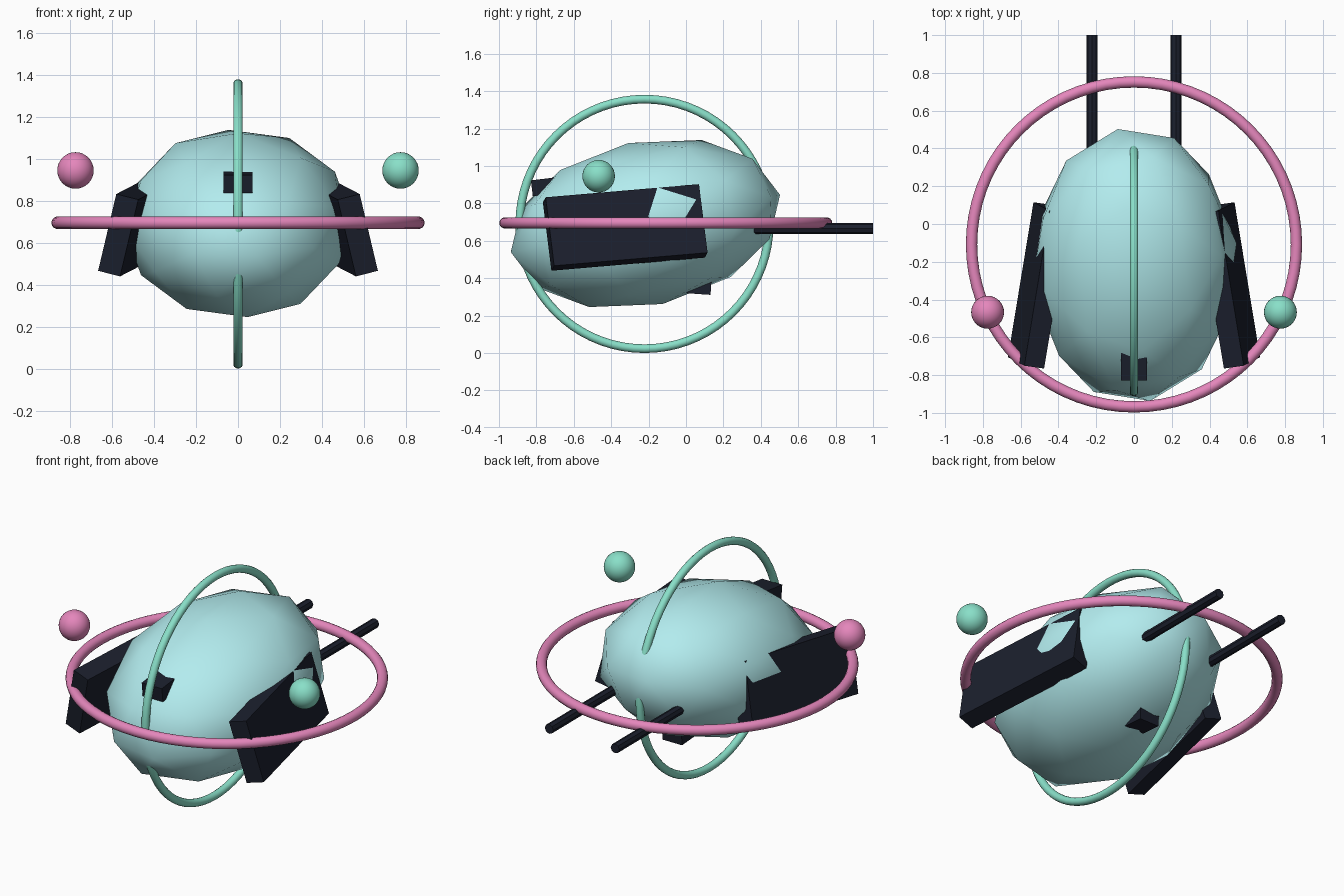
import bpy, bmesh
from math import radians, atan2
from mathutils import Matrix, Vector

if "Cube" in bpy.data.objects:
    bpy.data.objects.remove(bpy.data.objects["Cube"])


def material(name, rgb):
    m = bpy.data.materials.new(name)
    m.diffuse_color = (*rgb, 1)
    m.use_nodes = True
    m.node_tree.nodes["Principled BSDF"].inputs["Base Color"].default_value = m.diffuse_color
    return m


SHELL = material("pale_cyan", (0.45, 0.84, 0.86))
MINT = material("mint", (0.25, 0.74, 0.58))
PINK = material("pink", (0.78, 0.24, 0.50))
DARK = material("dark_navy", (0.011, 0.014, 0.026))


def finish(name, mat, smooth=False):
    ob = bpy.context.object
    ob.name = name
    ob.data.materials.append(mat)
    if smooth:
        bpy.ops.object.shade_smooth()
    return ob


def box(name, matrix, size, mat=DARK):
    bpy.ops.mesh.primitive_cube_add(size=1)
    ob = finish(name, mat)
    ob.data.transform(matrix @ Matrix.Diagonal((*size, 1)))
    return ob


def pitched(loc, degrees):
    return Matrix.Translation(loc) @ Matrix.Rotation(radians(degrees), 4, 'X')


def ring(name, loc, rot, major, minor, mat):
    bpy.ops.mesh.primitive_torus_add(location=loc, rotation=rot, major_radius=major,
                                     minor_radius=minor, major_segments=72, minor_segments=14)
    return finish(name, mat, True)


# Egg-shaped low-poly hull, nose tipped down
bpy.ops.mesh.primitive_ico_sphere_add(subdivisions=2, radius=1)
hull = finish("hull", SHELL, True)
hull.data.transform(
    pitched((0, -0.217, 0.692), 12)
    @ Matrix.Diagonal((0.55, 0.745, 0.44, 1))
    @ Matrix.Rotation(radians(9), 4, 'Z')
    @ Matrix.Rotation(atan2(0.4472, 0.2764), 4, 'Y'))

# Orbit rings
ring("level_ring", (0, -0.108, 0.695), (0, 0, 0), 0.86, 0.03, PINK)
ring("upright_ring", (0, -0.222, 0.69), (0, radians(90), 0), 0.667, 0.023, MINT)

# Nose sensor and belly block
box("nose_sensor", pitched((0, -0.73, 0.892), 7), (0.136, 0.19, 0.085))
box("belly_block", pitched((0, 0.07, 0.37), -4), (0.13, 0.13, 0.11))

for side, label, mat in ((-1, "left", PINK), (1, "right", MINT)):
    # Side panels, splayed outward at the front and bottom
    length = Vector((-0.135 * side, 0.82, 0.07)).normalized()
    up = Vector((-0.087 * side, -0.043, 0.366))
    up = (up - length * up.dot(length)).normalized()
    out = length.cross(up)
    frame = Matrix((out, length, up)).transposed().to_4x4()
    frame.translation = (0.504 * side, -0.325, 0.671)
    box(label + "_side_panel", frame, (0.109, 0.834, 0.379))

    # Small blocks sunk into the upper flanks
    box(label + "_flank_block", pitched((0.39 * side, 0.0, 0.847), 4), (0.12, 0.14, 0.10))

    # Rear rods
    bpy.ops.mesh.primitive_cylinder_add(vertices=8, radius=0.029, depth=0.85,
                                        location=(0.222 * side, 0.575, 0.665),
                                        rotation=(radians(90), 0, 0))
    finish(label + "_rear_rod", DARK)

    # Floating orbs
    bpy.ops.mesh.primitive_uv_sphere_add(segments=32, ring_count=16, radius=0.087,
                                         location=(0.775 * side, -0.467, 0.945))
    finish(label + "_orb", mat, True)
